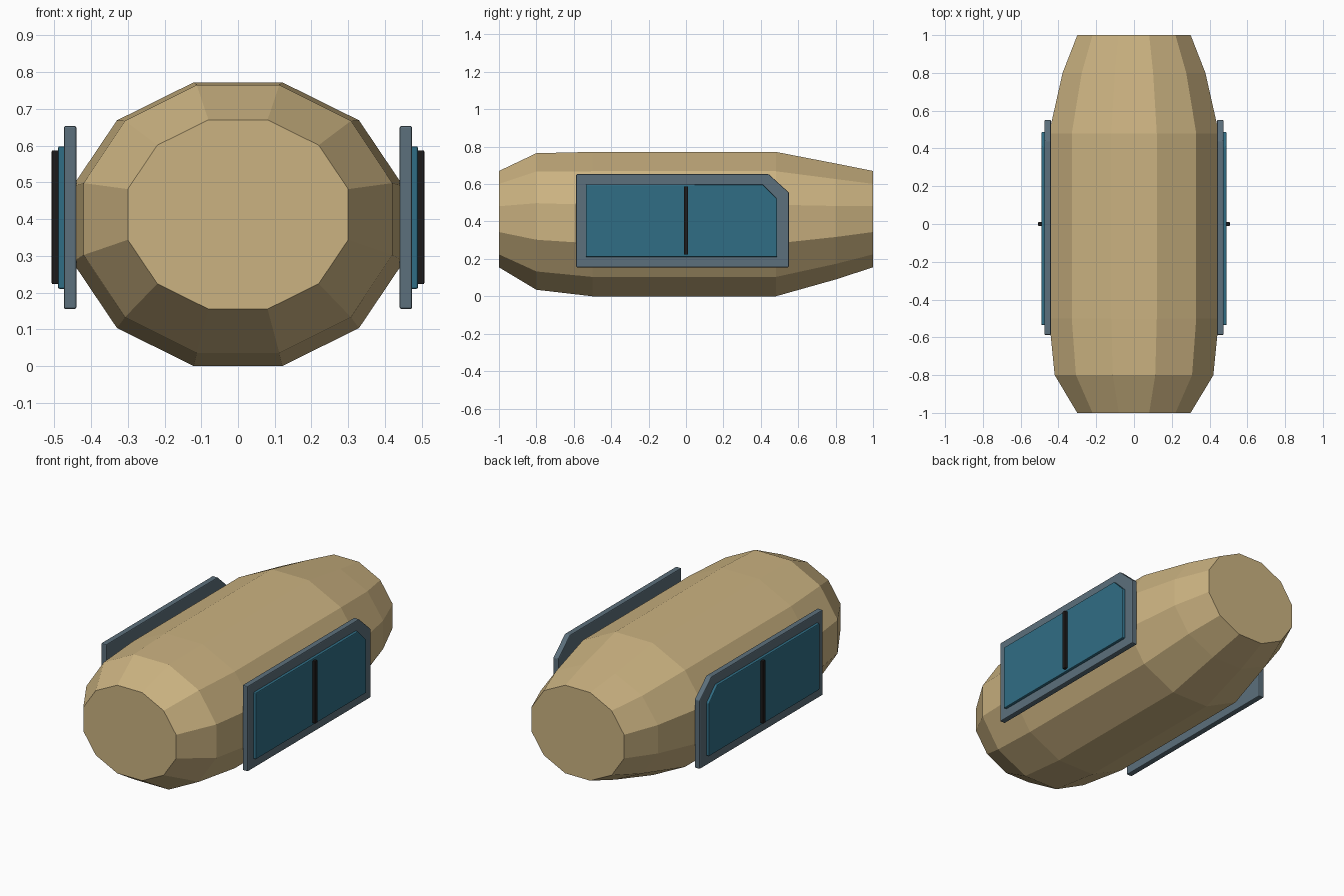
import bpy, math

if "Cube" in bpy.data.objects:
    bpy.data.objects.remove(bpy.data.objects["Cube"])


def material(name, color):
    m = bpy.data.materials.new(name)
    m.diffuse_color = (*color, 1)
    m.use_nodes = True
    m.node_tree.nodes["Principled BSDF"].inputs["Base Color"].default_value = m.diffuse_color
    return m


tan = material("tan", (0.60, 0.45, 0.22))
slate = material("slate grey", (0.107, 0.16, 0.20))
blue = material("window blue", (0.03, 0.155, 0.235))
black = material("black", (0.012, 0.010, 0.010))


def make_object(name, verts, faces, mat):
    mesh = bpy.data.meshes.new(name)
    mesh.from_pydata(verts, [], faces)
    mesh.materials.append(mat)
    ob = bpy.data.objects.new(name, mesh)
    bpy.context.collection.objects.link(ob)
    return ob


# Twelve-sided hull lofted along y: (y, half width, bottom z, top z)
sections = [(-1.0, 0.30, 0.155, 0.67), (-0.8, 0.42, 0.035, 0.765),
            (-0.5, 0.45, 0.0, 0.772), (0.48, 0.45, 0.0, 0.772),
            (0.8, 0.378, 0.09, 0.71), (1.0, 0.30, 0.155, 0.67)]
N = 12
flat = math.cos(math.pi / N)
verts, faces = [], []
for y, w, z0, z1 in sections:
    for k in range(N):
        a = 2 * math.pi * (k + 0.5) / N
        verts.append((w / flat * math.cos(a), y,
                      (z0 + z1) / 2 + (z1 - z0) / 2 / flat * math.sin(a)))
for s in range(len(sections) - 1):
    for k in range(N):
        a, b = s * N + k, s * N + (k + 1) % N
        faces.append((a, a + N, b + N, b))
faces.append(tuple(range(N)))
faces.append(tuple(reversed(range((len(sections) - 1) * N, len(sections) * N))))
make_object("hull", verts, faces, tan)


# Upright side plate extruded along x, with softened edges
def plate(name, outline, x0, x1, side, mat, bevel):
    n = len(outline)
    vs = [(side * x, y, z) for x in (x0, x1) for y, z in outline]
    fs = [tuple(reversed(range(n))), tuple(range(n, 2 * n))]
    fs += [(i, (i + 1) % n, (i + 1) % n + n, i + n) for i in range(n)]
    if side < 0:
        fs = [tuple(reversed(f)) for f in fs]
    ob = make_object(name, vs, fs, mat)
    mod = ob.modifiers.new("soft edges", "BEVEL")
    mod.width = bevel
    mod.segments = 2


# Rectangle with the upper rear corner cut off
def clipped(y0, y1, z0, z1, cy, cz):
    return [(y0, z0), (y1, z0), (y1, z1 - cz), (y1 - cy, z1), (y0, z1)]


for label, side in (("right", 1), ("left", -1)):
    plate(label + "_window_frame", clipped(-0.587, 0.55, 0.155, 0.653, 0.108, 0.098),
          0.44, 0.474, side, slate, 0.005)
    plate(label + "_window_pane", clipped(-0.535, 0.487, 0.21, 0.598, 0.077, 0.078),
          0.456, 0.49, side, blue, 0.005)
    plate(label + "_window_divider", [(-0.011, 0.223), (0.011, 0.223), (0.011, 0.587), (-0.011, 0.587)],
          0.475, 0.507, side, black, 0.003)
